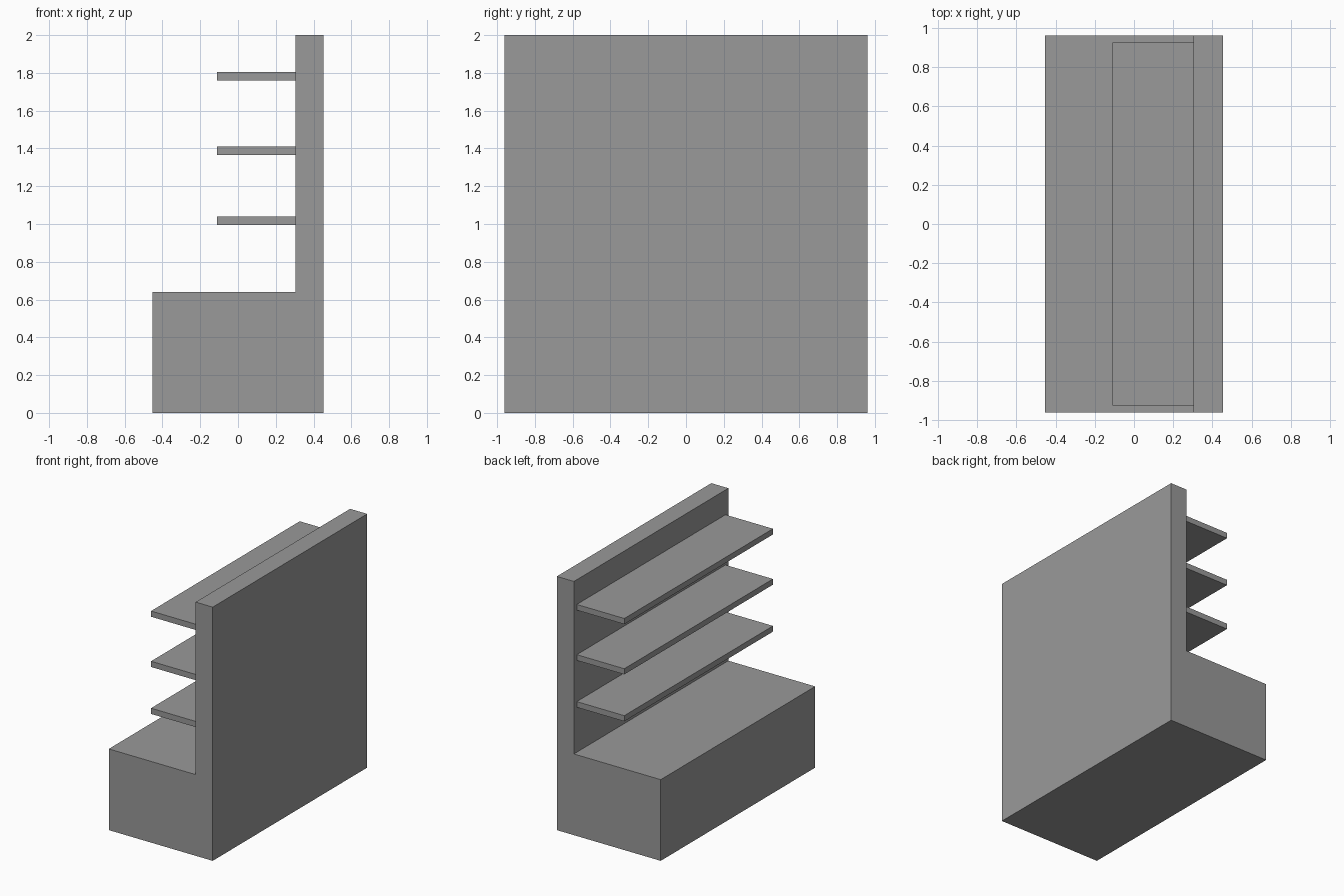
import bpy
import bmesh
from mathutils import Vector

cube = bpy.data.objects.get("Cube")
if cube:
    bpy.data.objects.remove(cube, do_unlink=True)

grey = bpy.data.materials.new("mid_grey")
grey.use_nodes = True
colour = (0.32, 0.32, 0.32, 1)
grey.diffuse_color = colour
grey.node_tree.nodes["Principled BSDF"].inputs["Base Color"].default_value = colour


def extrude_profile(name, profile, half_width):
    """Extrude an XZ profile along the length of the unit."""
    bm = bmesh.new()
    face = bm.faces.new([bm.verts.new((x, -half_width, z)) for x, z in profile])
    result = bmesh.ops.extrude_face_region(bm, geom=[face])
    moved = [v for v in result["geom"] if isinstance(v, bmesh.types.BMVert)]
    bmesh.ops.translate(bm, verts=moved, vec=Vector((0, 2 * half_width, 0)))
    bmesh.ops.recalc_face_normals(bm, faces=bm.faces)
    mesh = bpy.data.meshes.new(name)
    bm.to_mesh(mesh)
    bm.free()
    mesh.materials.append(grey)
    obj = bpy.data.objects.new(name, mesh)
    bpy.context.collection.objects.link(obj)
    return obj


# Base plinth and tall back panel as one L-shaped body
edge, panel, base_top = 0.453, 0.304, 0.64
extrude_profile("base_and_back_panel", [
    (-edge, 0), (edge, 0), (edge, 2), (panel, 2), (panel, base_top), (-edge, base_top),
], 0.962)

# Three shelves, slightly shorter than the body
front, thickness = -0.11, 0.045
for name, z in (("lower_shelf", 0.994), ("middle_shelf", 1.364), ("upper_shelf", 1.76)):
    extrude_profile(name, [
        (front, z), (panel, z), (panel, z + thickness), (front, z + thickness),
    ], 0.926)
